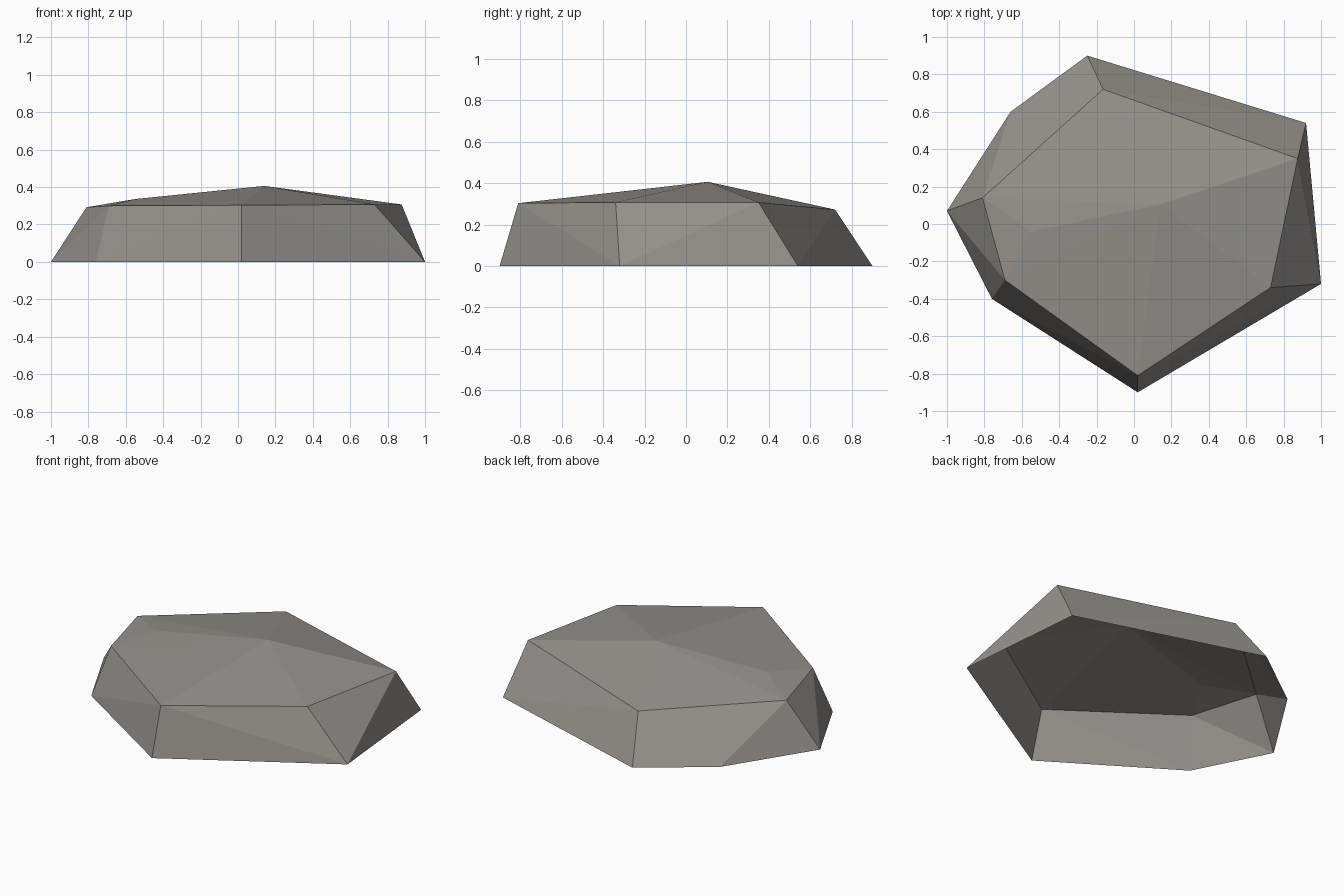
import bpy, bmesh

if "Cube" in bpy.data.objects:
    bpy.data.objects.remove(bpy.data.objects["Cube"])

# Low-poly boulder: seven-sided base, six-sided rim and two crest points
base = [(-1, .07), (-.76, -.40), (.02, -.90), (1, -.32), (.92, .54), (-.25, .90), (-.66, .60)]
rim = [(-.81, .14, .292), (-.69, -.30, .30), (.02, -.81, .303),
       (.73, -.34, .307), (.875, .35, .307), (-.165, .72, .272)]
crest = [(-.55, -.04, .336), (.14, .105, .406)]

bm = bmesh.new()
for p in [(x, y, 0) for x, y in base] + rim + crest:
    bm.verts.new(p)
bmesh.ops.convex_hull(bm, input=bm.verts[:])
bmesh.ops.recalc_face_normals(bm, faces=bm.faces[:])

# Underside is open
under = [f for f in bm.faces if all(v.co.z < 1e-4 for v in f.verts)]
bmesh.ops.delete(bm, geom=under, context='FACES')

mesh = bpy.data.meshes.new("rock")
bm.to_mesh(mesh)
bm.free()

# Single warm grey stone colour
stone = bpy.data.materials.new("warm grey stone")
stone.diffuse_color = (0.30, 0.285, 0.265, 1)
stone.use_nodes = True
stone.node_tree.nodes["Principled BSDF"].inputs["Base Color"].default_value = stone.diffuse_color
mesh.materials.append(stone)
rock = bpy.data.objects.new("rock", mesh)
bpy.context.collection.objects.link(rock)
